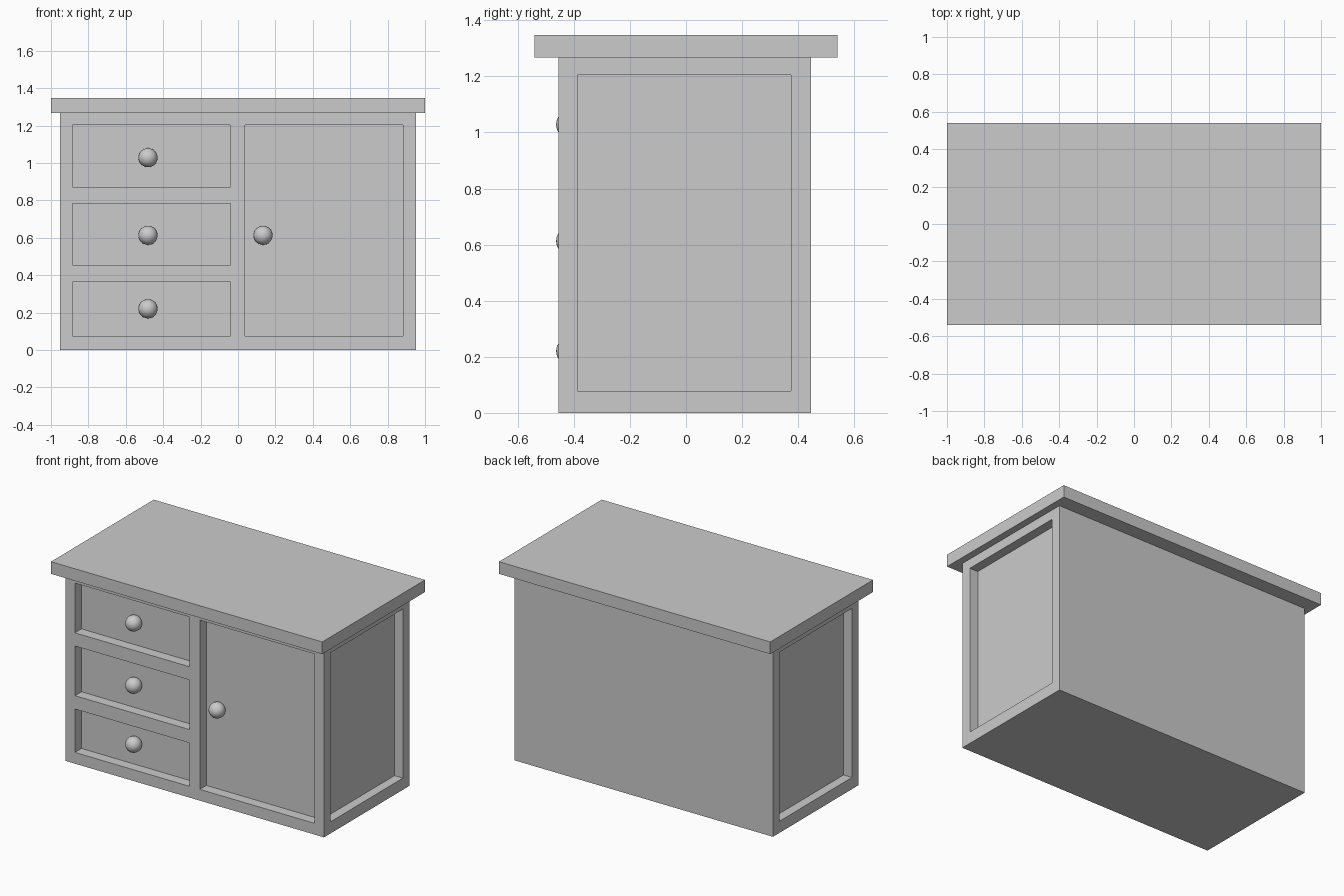
import bpy
from mathutils import Vector

if "Cube" in bpy.data.objects:
    bpy.data.objects.remove(bpy.data.objects["Cube"])


def box(name, lo, hi):
    lo, hi = Vector(lo), Vector(hi)
    bpy.ops.mesh.primitive_cube_add(size=1, location=(lo + hi) / 2)
    ob = bpy.context.object
    ob.name = name
    ob.scale = hi - lo
    bpy.ops.object.transform_apply(location=False, rotation=False, scale=True)
    return ob


def carve(target, lo, hi):
    cutter = box("cutter", lo, hi)
    cutter.hide_render = True
    mod = target.modifiers.new("recess", 'BOOLEAN')
    mod.operation = 'DIFFERENCE'
    mod.solver = 'EXACT'
    mod.object = cutter
    bpy.context.view_layer.objects.active = target
    bpy.ops.object.modifier_apply(modifier=mod.name)
    bpy.data.objects.remove(cutter)


def knob(name, x, z):
    bpy.ops.mesh.primitive_uv_sphere_add(segments=32, ring_count=16, radius=0.051,
                                         location=(x, -0.412, z))
    bpy.context.object.name = name
    bpy.ops.object.shade_smooth()


# Cabinet body and overhanging top
FRONT, BACK, SIDE, BODY_TOP = -0.455, 0.445, 0.953, 1.267
PANEL_Y = FRONT + 0.069
body = box("cabinet_body", (-SIDE, FRONT, 0), (SIDE, BACK, BODY_TOP))
box("table_top", (-1, -0.541, BODY_TOP), (1, 0.541, 1.348))

# Recessed drawer fronts
for z0, z1 in ((0.075, 0.364), (0.453, 0.784), (0.872, 1.203)):
    carve(body, (-0.884, -0.6, z0), (-0.039, PANEL_Y, z1))

# Recessed door
carve(body, (0.037, -0.6, 0.075), (0.882, PANEL_Y, 1.203))

# Recessed side panels
for s in (-1, 1):
    a, b = sorted((s * (SIDE - 0.062), s * 1.1))
    carve(body, (a, -0.386, 0.078), (b, 0.375, 1.204))

# Round knobs
for i, z in enumerate((0.22, 0.613, 1.028)):
    knob(f"drawer_knob_{i + 1}", -0.481, z)
knob("door_knob", 0.134, 0.613)
